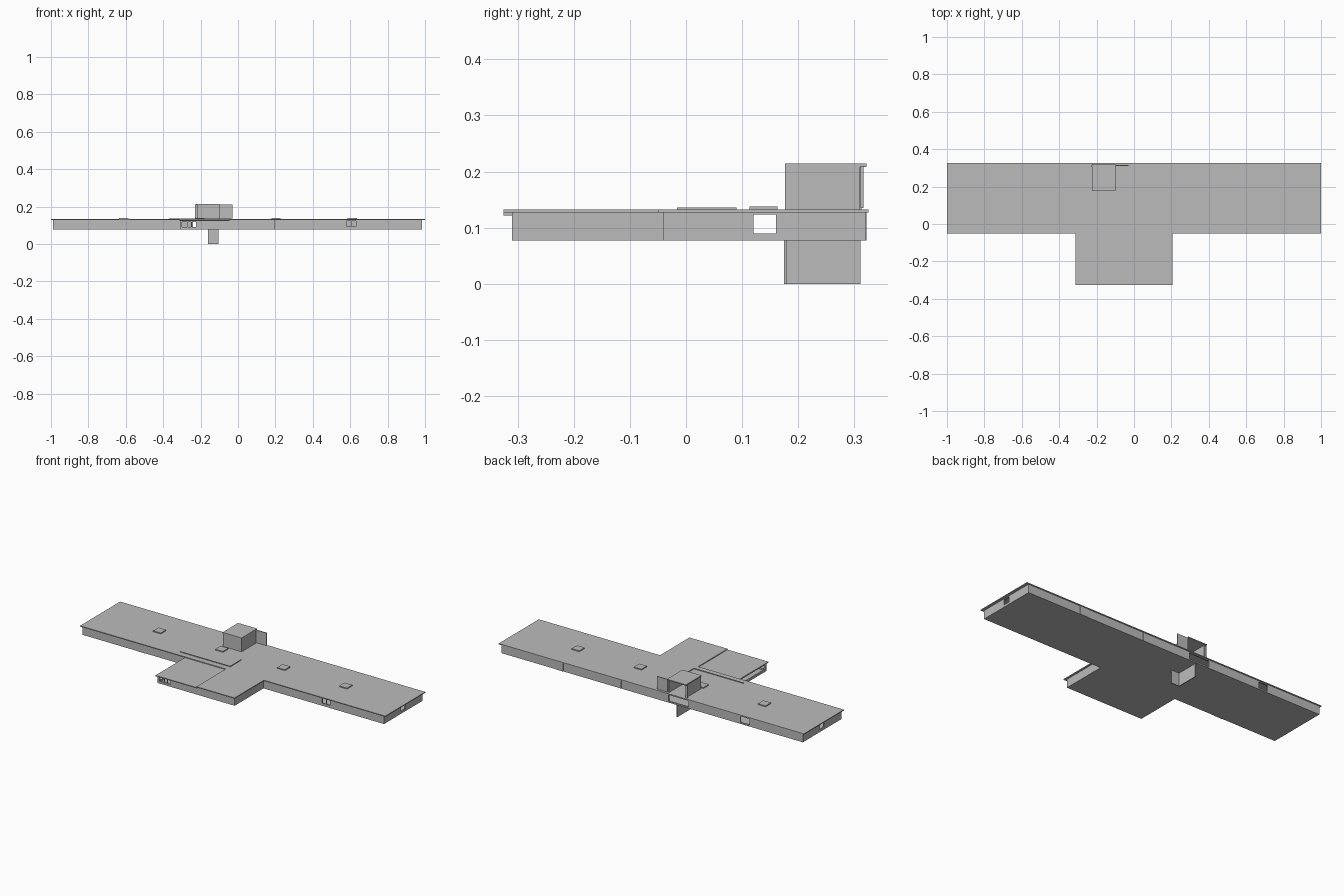
import bpy

if "Cube" in bpy.data.objects:
    bpy.data.objects.remove(bpy.data.objects["Cube"])

grey = bpy.data.materials.new("light_grey")
grey.use_nodes = True
colour = (0.5, 0.5, 0.5, 1)
grey.diffuse_color = colour
grey.node_tree.nodes["Principled BSDF"].inputs["Base Color"].default_value = colour

FLOOR, EAVE, ROOF = 0.077, 0.127, 0.132
T = 0.008  # wall thickness


def solid(name, boxes):
    """One object made of axis-aligned boxes ((x0, x1), (y0, y1), (z0, z1))."""
    verts, faces = [], []
    for xs, ys, zs in boxes:
        n = len(verts)
        verts += [(x, y, z) for z in zs for x, y in
                  ((xs[0], ys[0]), (xs[1], ys[0]), (xs[1], ys[1]), (xs[0], ys[1]))]
        faces += [(n + 3, n + 2, n + 1, n), (n + 4, n + 5, n + 6, n + 7)]
        faces += [(n + i, n + (i + 1) % 4, n + 4 + (i + 1) % 4, n + 4 + i) for i in range(4)]
    mesh = bpy.data.meshes.new(name)
    mesh.from_pydata(verts, [], faces)
    mesh.materials.append(grey)
    obj = bpy.data.objects.new(name, mesh)
    bpy.context.collection.objects.link(obj)
    return obj


def wall(name, axis, start, end, at, openings=(), top=EAVE):
    """Wall along x or y, with openings given as (start, end, sill, head)."""
    runs, pos = [], start
    for a, b, sill, head in openings:
        runs += [(pos, a, FLOOR, top), (a, b, FLOOR, sill), (a, b, head, top)]
        pos = b
    runs.append((pos, end, FLOOR, top))
    across = (at, at + T)
    solid(name, [((a, b), across, (lo, hi)) if axis == "x" else (across, (a, b), (lo, hi))
                 for a, b, lo, hi in runs])


# Floor slabs
solid("wing_floor", [((-0.99, 0.985), (-0.04, 0.32), (FLOOR, 0.081))])
solid("annex_floor", [((-0.31, 0.195), (-0.31, -0.04), (FLOOR, 0.081))])

# Wing walls
wall("wing_front_wall_west", "x", -0.99, -0.3, -0.04)
wall("wing_front_wall_east", "x", 0.195, 0.985, -0.04, [(0.58, 0.63, 0.092, 0.122)])
wall("wing_back_wall", "x", -0.99, 0.985, 0.312,
     [(-0.64, -0.58, 0.085, 0.122), (-0.24, -0.11, 0.085, 0.122)])
wall("wing_east_wall", "y", -0.04, 0.32, 0.977, [(0.12, 0.16, 0.09, 0.123)])
wall("wing_west_wall", "y", -0.04, 0.32, -0.99, [(0.12, 0.16, 0.09, 0.123)])

# Annex walls, glazed around the west corner
wall("annex_front_wall", "x", -0.31, 0.195, -0.31, [(-0.3, -0.225, 0.09, 0.117)], 0.122)
wall("annex_front_parapet", "x", -0.045, 0.195, -0.31)
wall("annex_east_wall", "y", -0.31, -0.04, 0.187)
wall("annex_west_wall", "y", -0.31, -0.04, -0.31, [(-0.295, -0.06, 0.09, 0.117)], 0.122)

# Window mullions and thin door plates
solid("corner_mullions", [((x, x + 0.004), (-0.308, -0.304), (0.09, 0.117)) for x in (-0.27, -0.25)])
solid("front_window_mullion", [((0.603, 0.607), (-0.038, -0.034), (0.092, 0.122))])
solid("door_plates", [((-0.635, -0.58), (-0.042, -0.04), (FLOOR, EAVE)),
                      ((0.58, 0.635), (0.32, 0.322), (FLOOR, EAVE)),
                      ((0.2, 0.206), (0.32, 0.322), (FLOOR, EAVE))])

# Roofs: the west part of the annex sits one step lower
solid("wing_roof", [((-1, 1), (-0.05, 0.325), (EAVE, ROOF))])
solid("annex_roof_high", [((-0.045, 0.205), (-0.325, -0.05), (EAVE, ROOF))])
solid("annex_roof_low", [((-0.313, -0.045), (-0.325, -0.04), (0.122, EAVE))])

# Roof rim and vents
solid("roof_rim", [((-0.37, -0.04), (-0.016, -0.012), (ROOF, 0.1355)),
                   ((-0.044, -0.04), (-0.012, 0.09), (ROOF, 0.1355))])
solid("roof_vents", [((x - 0.025, x + 0.025), (0.113, 0.163), (ROOF, 0.138))
                     for x in (-0.61, -0.203, 0.203, 0.61)])

# Stair tower: open at the back, with a side screen
solid("tower_walls", [((-0.22, -0.1), (0.176, 0.182), (ROOF, 0.208)),
                      ((-0.106, -0.1), (0.182, 0.31), (ROOF, 0.208)),
                      ((-0.22, -0.214), (0.182, 0.31), (ROOF, 0.208))])
solid("tower_roof", [((-0.225, -0.1), (0.176, 0.322), (0.208, 0.214))])
solid("tower_screen", [((-0.1, -0.03), (0.311, 0.316), (0.135, 0.21))])
solid("tower_post", [((-0.23, -0.22), (0.308, 0.313), (ROOF, 0.21))])

# Lower shaft: two walls meeting in a corner
solid("shaft_walls", [((-0.16, -0.105), (0.175, 0.18), (0, FLOOR)),
                      ((-0.16, -0.155), (0.18, 0.311), (0, FLOOR))])
